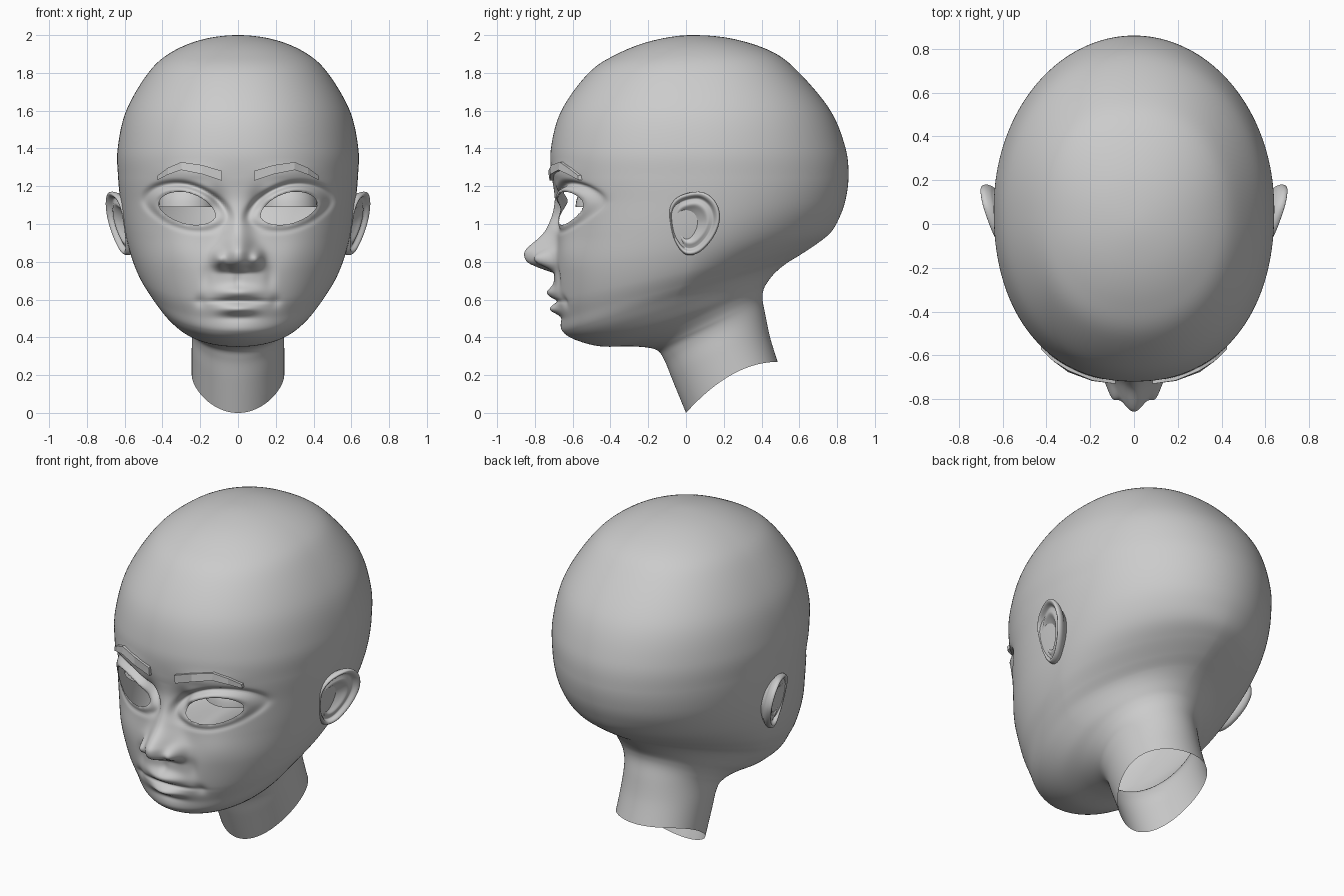
import bpy, bmesh
from math import sin, cos, pi, exp
from mathutils import Vector, Matrix
from mathutils.bvhtree import BVHTree

if "Cube" in bpy.data.objects:
    bpy.data.objects.remove(bpy.data.objects["Cube"])


def catmull(a, b, c, d, t):
    return [0.5 * (2*q + (r-p)*t + (2*p - 5*q + 4*r - s)*t*t + (3*q - p - 3*r + s)*t**3)
            for p, q, r, s in zip(a, b, c, d)]


def spline(rows, steps, closed=False):
    """Smooth rows through the given rows; steps is a count or a function of the row."""
    n, out = len(rows), []
    get = (lambda i: rows[i % n]) if closed else (lambda i: rows[max(0, min(n-1, i))])
    for i in range(n if closed else n - 1):
        k = steps(i) if callable(steps) else steps
        out += [catmull(get(i-1), get(i), get(i+1), get(i+2), j/k) for j in range(k)]
    return out if closed else out + [list(rows[-1])]


def grid(bm, rings):
    """Skin a list of closed rings."""
    vs = [[bm.verts.new(p) for p in r] for r in rings]
    n = len(vs[0])
    for a, b in zip(vs, vs[1:]):
        for i in range(n):
            bm.faces.new((a[i], a[(i+1) % n], b[(i+1) % n], b[i])).smooth = True
    return vs


def finish(bm, name, mirror=False):
    bmesh.ops.recalc_face_normals(bm, faces=bm.faces)
    me = bpy.data.meshes.new(name)
    bm.to_mesh(me)
    ob = bpy.data.objects.new(name, me)
    bpy.context.collection.objects.link(ob)
    if mirror:
        ob.modifiers.new("mirror", 'MIRROR').use_mirror_merge = False
    return ob


# Head and neck rings: front y, front z, back y, back z, half width
ROWS = [
    (0, 0, .485, .27, .245), (-.07, .17, .445, .40, .245), (-.115, .28, .42, .52, .245),
    (-.16, .335, .405, .60, .26), (-.28, .352, .41, .65, .295), (-.45, .352, .43, .69, .345),
    (-.58, .385, .47, .74, .395), (-.645, .43, .53, .79, .435), (-.665, .50, .61, .84, .48),
    (-.69, .60, .70, .90, .53), (-.70, .75, .77, .96, .572), (-.685, .92, .815, 1.04, .602),
    (-.685, 1.1, .845, 1.13, .622), (-.71, 1.25, .86, 1.25, .635), (-.715, 1.4, .845, 1.4, .637),
    (-.66, 1.6, .765, 1.6, .592), (-.515, 1.8, .60, 1.8, .475), (-.365, 1.9, .46, 1.91, .36),
    (-.18, 1.97, .25, 1.98, .195), (.03, 2, .03, 2, 0), (.24, 1.97, -.19, 1.98, -.195)]
# Nose ridge: z, height, half width
NOSE = spline([(.74, 0, .07), (.77, .085, .085), (.80, .145, .09), (.845, .165, .088),
               (.88, .145, .08), (.95, .072, .065), (1.03, .032, .055), (1.12, .008, .05),
               (1.2, 0, .05)], 10)
# Soft face bumps: x, z, spread x, spread z, height
BUMPS = [
    (.26, 1.275, .13, .035, .012), (.11, 1.10, .045, .08, -.03),
    (.3, .85, .12, .1, .012), (.1, .815, .032, .042, .06), (.05, .765, .022, .012, -.015),
    (0, .70, .02, .04, -.008), (0, .637, .105, .034, .042), (0, .592, .15, .012, -.016),
    (0, .548, .09, .027, .042), (0, .505, .10, .02, -.008), (0, .44, .1, .04, .008),
    (.2, .59, .03, .03, -.012), (.17, .72, .03, .06, -.01)]


def eye_uv(x, z):
    """Eye opening space: returns u, v, radius (1 on the lid edge)."""
    u = (abs(x) - .27) / .15
    v = (z - 1.075 - .03*u) / (.092 if z > 1.075 + .03*u else .075)
    return u, v, (abs(u)**1.85 + abs(v)**1.85) ** (1/1.85)


def relief(x, z):
    x = abs(x)
    d = sum(h * exp(-((x-cx)/sx)**2 - ((z-cz)/sz)**2) for cx, cz, sx, sz, h in BUMPS)
    # Lid roll and the crease around it
    u, v, r = eye_uv(x, z)
    fade = .6 + .4*max(-1, min(1, v))
    d += fade * (.02*exp(-((r-1.1)/.16)**2) - .03*exp(-((r-1.45)/.16)**2))
    for a, b in zip(NOSE, NOSE[1:]):
        if a[0] <= z < b[0]:
            t = (z-a[0]) / (b[0]-a[0])
            d += (a[1] + (b[1]-a[1])*t) * exp(-(x / (a[2] + (b[2]-a[2])*t))**2)
    return d


# Head shell, open under the neck
N = 256
fine = lambda i: 18 if 7 <= i <= 12 else 7
rings, row_pos = [], []
for i in range(len(ROWS) - 1):
    row_pos += [i + j/fine(i) for j in range(fine(i))]
for pos, (fy, fz, by, bz, w) in zip(row_pos, spline(ROWS, fine)):
    if pos > 19:
        break
    crown = .25 * exp(-((pos-16.5)/1.8)**2)
    n_front = 2 + .35 * exp(-((fz-1)/.5)**2) + .5*crown
    n_back = 2 - .4 * exp(-((pos-7.8)/2.5)**2) + crown   # hollow behind the jaw
    sag = .067 * max(0, 1 - pos/3)
    ring = []
    for k in range(N):
        u = 2*pi*k/N
        th = u - .5*sin(u)                      # denser toward the face
        s, c = sin(th), cos(th)
        e = 2 / (n_front if c > 0 else n_back)
        yy = abs(c)**e * (1 if c > 0 else -1)
        x = w * abs(s)**e * (1 if s > 0 else -1)
        t = .5 * (1 - yy)
        y, z = fy + (by-fy)*t, fz + (bz-fz)*t + sag*4*t*(1-t)
        if y < -.3 and .38 < z < 1.45:
            y -= relief(x, z)
        ring.append((x, y, z))
    rings.append(ring)
bm = bmesh.new()
vs = grid(bm, rings)
bmesh.ops.remove_doubles(bm, verts=vs[-1], dist=1e-5)
tree = BVHTree.FromBMesh(bm)

# Eye openings, with the ragged edge pulled onto the lid curve
hole = []
for f in bm.faces:
    m = f.calc_center_median()
    if m.y < -.3 and eye_uv(m.x, m.z)[2] < 1:
        hole.append(f)
bmesh.ops.delete(bm, geom=hole, context='FACES')
for v in {v for e in bm.edges if e.is_boundary for v in e.verts}:
    if v.co.y < -.3:
        u, w, r = eye_uv(v.co.x, v.co.z)
        u, w = u/r, w/r
        v.co.x = (.27 + .15*u) * (1 if v.co.x > 0 else -1)
        v.co.z = 1.075 + .03*u + w*(.092 if w > 0 else .075)
finish(bm, "head")

# Eyeball: only the upper front part behind the lid
bm = bmesh.new()
centre = Vector((.27, -.435, 1.09))
bmesh.ops.create_uvsphere(bm, u_segments=32, v_segments=16, radius=.15,
                          matrix=Matrix.Translation(centre))
for axis in ((0, 0, -1), (0, 1, 0)):
    bmesh.ops.bisect_plane(bm, geom=bm.verts[:] + bm.edges[:] + bm.faces[:], dist=1e-5,
                           plane_co=centre, plane_no=axis, clear_outer=True)
for f in bm.faces:
    f.smooth = True
finish(bm, "eyeball", mirror=True)

# Ears: outline (y, z) scaled by a rim-and-bowl profile (radius, depth)
OUTLINE = [(-.085, 1.09), (-.03, 1.15), (.08, 1.17), (.155, 1.12), (.18, 1.03), (.145, .93),
           (.07, .85), (-.005, .84), (-.06, .91), (-.085, 1.0)]
PROFILE = [(0, -.04), (.25, -.038), (.45, -.022), (.6, -.006), (.72, -.012), (.8, -.014),
           (.88, .006), (.96, .008), (1, -.012), (.95, -.035), (.84, -.055), (.65, -.13)]
bm = bmesh.new()
out = spline(OUTLINE, 7, closed=True)
rings = []
for r, d in spline(PROFILE, 4):
    ring = []
    for y0, z0 in out:
        y, z = .01 + (y0-.01)*r, 1.0 + (z0-1.0)*r
        ring.append((.638 + .32*(y-.04) + .2*(z-1.02) + d, y, z))
    rings.append(ring)
vs = grid(bm, rings)
bmesh.ops.remove_doubles(bm, verts=vs[0], dist=1e-5)
finish(bm, "ear", mirror=True)

# Eyebrows: flat-faced strips laid on the brow (x, z, half height)
BROW = [(.085, 1.255, .026), (.19, 1.288, .024), (.30, 1.307, .021), (.37, 1.28, .018),
        (.425, 1.245, .012)]
bm = bmesh.new()
secs = []
for x, z, h in BROW:
    pts = []
    for dz, dy in ((h, -.018), (-h, -.02), (-h, .015), (h, .015)):
        hit = tree.ray_cast(Vector((x, -2, z + dz)), Vector((0, 1, 0)))[0]
        pts.append((x, hit.y + dy, z + dz))
    secs.append(pts)
vs = grid(bm, secs)
bm.faces.new(vs[0])
bm.faces.new(vs[-1])
for f in bm.faces:
    f.smooth = False
finish(bm, "eyebrow", mirror=True)
